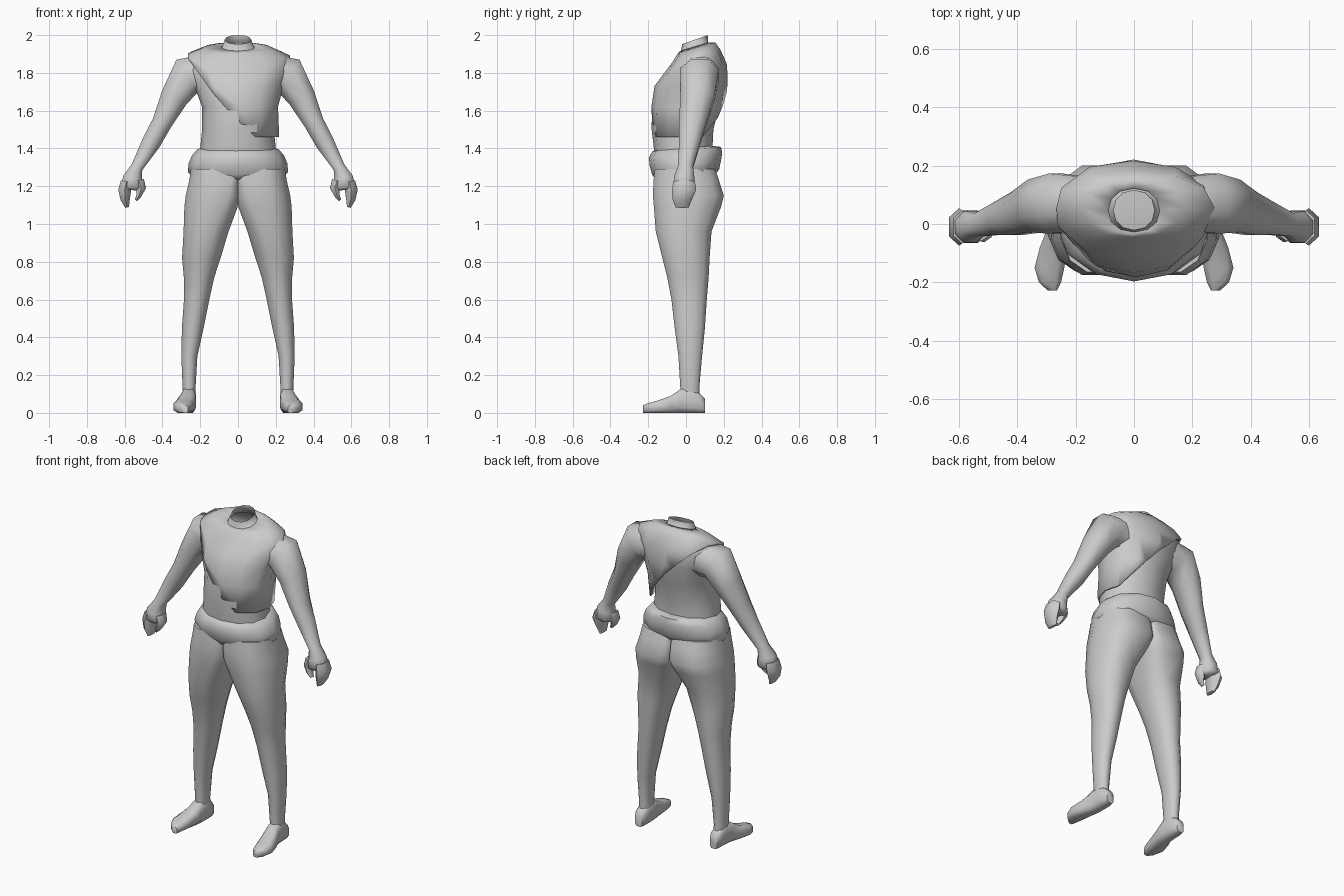
import bpy, bmesh, math
from mathutils import Vector

if "Cube" in bpy.data.objects:
    bpy.data.objects.remove(bpy.data.objects["Cube"])

grey = bpy.data.materials.new("plain grey")
grey.diffuse_color = (0.6, 0.6, 0.6, 1)
grey.use_nodes = True
grey.node_tree.nodes["Principled BSDF"].inputs["Base Color"].default_value = grey.diffuse_color


def ring(c, u, v, n, p=2.0, phase=0.5, p_in=None):
    """Rounded cross-section about c, spanned by half-axes u and v; p_in squares the -u half."""
    pts = []
    for i in range(n):
        a = 2 * math.pi * (i + phase) / n
        e = p_in if p_in and math.cos(a) < 0 else p
        grow = math.cos(math.pi * phase * 2 / n) ** (-2 / e)
        k = [math.copysign(abs(t) ** (2 / e), t) * grow for t in (math.cos(a), math.sin(a))]
        pts.append(Vector(c) + Vector(u) * k[0] + Vector(v) * k[1])
    return pts


def loft(name, rings, side=1, caps=(True, True), cut=None, smooth=60):
    """Skin a list of rings; side=-1 mirrors the part, cut trims it by a plane."""
    bm = bmesh.new()
    rows = [[bm.verts.new((q.x * side, q.y, q.z)) for q in r] for r in rings]
    n = len(rows[0])
    for a, b in zip(rows, rows[1:]):
        for i in range(n):
            j = (i + 1) % n
            bm.faces.new((a[i], a[j], b[j], b[i]))
    if caps[0]:
        bm.faces.new(rows[0])
    if caps[1]:
        bm.faces.new(rows[-1])
    bmesh.ops.recalc_face_normals(bm, faces=bm.faces)
    if cut:
        bmesh.ops.bisect_plane(bm, geom=bm.verts[:] + bm.edges[:] + bm.faces[:],
                               plane_co=cut[0], plane_no=cut[1], clear_inner=True)
    me = bpy.data.meshes.new(name)
    bm.to_mesh(me)
    bm.free()
    me.materials.append(grey)
    ob = bpy.data.objects.new(name, me)
    bpy.context.collection.objects.link(ob)
    bpy.ops.object.select_all(action='DESELECT')
    ob.select_set(True)
    bpy.context.view_layer.objects.active = ob
    bpy.ops.object.shade_smooth_by_angle(angle=math.radians(smooth))
    return ob


def level(z, x0, x1, y0, y1, tilt=0.0, n=12, p=2.15, phase=0.0, p_in=None):
    """Near-horizontal ring given by its extents; tilt raises the back."""
    d = (y1 - y0) / 2
    return ring(((x0 + x1) / 2, (y0 + y1) / 2, z), ((x1 - x0) / 2, 0, 0), (0, d, d * tilt),
                n, p, phase, p_in)


def limb(path, n=8):
    """Rings square to a path in the xz plane: (x, y, z, half width, half depth)."""
    out = []
    for i, (x, y, z, w, d) in enumerate(path):
        a, b = path[max(i - 1, 0)], path[min(i + 1, len(path) - 1)]
        t = Vector((b[0] - a[0], 0, b[2] - a[2])).normalized()
        out.append(ring((x, y, z), Vector((-t.z, 0, t.x)) * w, (0, d, 0), n, 2.1))
    return out


# torso with open neck: z, half width, front y, back y, tilt
body = [(1.28, .215, -.16, .14, 0), (1.40, .20, -.17, .14, 0), (1.50, .19, -.182, .145, 0),
        (1.62, .19, -.18, .175, 0), (1.74, .235, -.158, .205, .05), (1.82, .27, -.11, .205, .15),
        (1.88, .272, -.06, .17, .25), (1.92, .17, -.037, .145, .3), (1.935, .085, -.028, .118, .3)]
neck = [(1.976, .07, -.02, .115, .35)]
loft("torso", [level(z, -w, w, a, b, t) for z, w, a, b, t in body + neck],
     caps=(True, False), smooth=80)

# one-shouldered wrap over the torso: growth at right, left, front, back and top
grow = [(.0, .028, -.006, .02, -.04), (.01, .022, .003, .032, 0), (.012, .008, .009, .016, 0),
        (.014, .004, .009, .012, 0), (.02, .004, .009, .012, .012), (.012, .004, .008, .01, .012),
        (.004, .004, .004, .004, .004)]
wrap = [level(z + u, -w - r, w + l, a - f, b + k, t)
        for (z, w, a, b, t), (r, l, f, k, u) in zip(body[2:], grow)]
over = loft("shoulder_wrap", wrap, caps=(False, False), smooth=80,
            cut=((.05, -.17, 1.5), (1.0, -.38, 1.0)))
mod = over.modifiers.new("thickness", 'SOLIDIFY')
mod.thickness = .012
mod.offset = -1

# rolled waistband
roll = [(1.245, .235, -.16, .15), (1.275, .265, -.18, .175), (1.32, .262, -.192, .185),
        (1.365, .243, -.197, .192), (1.395, .215, -.18, .185), (1.405, .19, -.155, .135)]
loft("waist_roll", [level(z, -w, w, a, b, .07) for z, w, a, b in roll])

# legs, flat where they meet: z, inner x, outer x, front y, back y, inner squareness
leg = [(1.29, -.004, .25, -.165, .155, 9), (1.23, -.004, .258, -.172, .175, 8),
       (1.15, -.004, .277, -.175, .20, 6), (1.09, .002, .284, -.17, .185, 4),
       (.96, .05, .288, -.16, .135, 2.6), (.82, .092, .296, -.125, .125, 2.2),
       (.72, .125, .287, -.10, .12, 2.2), (.60, .152, .286, -.077, .11, 2.2),
       (.45, .182, .297, -.06, .10, 2.2), (.30, .215, .30, -.04, .085, 2.2),
       (.13, .225, .293, -.03, .07, 2.2), (.06, .225, .29, -.03, .075, 2.2)]

# feet: y, centre x, half width, height
foot = [(.10, .26, .025, .075), (.075, .26, .035, .10), (.03, .26, .037, .13), (-.03, .263, .04, .125),
        (-.08, .275, .048, .09), (-.15, .29, .051, .065), (-.20, .288, .038, .052), (-.228, .28, .016, .04)]

# arm and hand paths
arm = [(.16, .07, 1.79, .11, .09), (.268, .07, 1.785, .103, .103), (.337, .062, 1.67, .074, .09),
       (.403, .035, 1.535, .053, .073), (.46, .02, 1.43, .05, .056), (.535, -.003, 1.30, .032, .04),
       (.558, -.01, 1.245, .05, .054), (.562, -.01, 1.195, .06, .056), (.564, -.01, 1.18, .04, .04)]
fingers = [(.59, -.01, 1.225, .03, .05), (.60, -.01, 1.18, .034, .056),
           (.597, -.02, 1.13, .025, .045), (.587, -.02, 1.088, .01, .03)]
thumb = [(.525, -.02, 1.23, .028, .034), (.512, -.025, 1.19, .025, .032),
         (.525, -.035, 1.15, .014, .022), (.54, -.035, 1.125, .007, .012)]

for side, label in ((1, "left"), (-1, "right")):
    loft(label + "_leg", [level(z, a, b, f, r, 0, 12, 2.2, .5, q) for z, a, b, f, r, q in leg], side)
    loft(label + "_foot", [ring((x, y, h / 2), (w, 0, 0), (0, 0, h / 2), 8, 3.2)
                           for y, x, w, h in foot], side)
    loft(label + "_arm", limb(arm), side)
    loft(label + "_fingers", limb(fingers, 6), side)
    loft(label + "_thumb", limb(thumb, 6), side)
